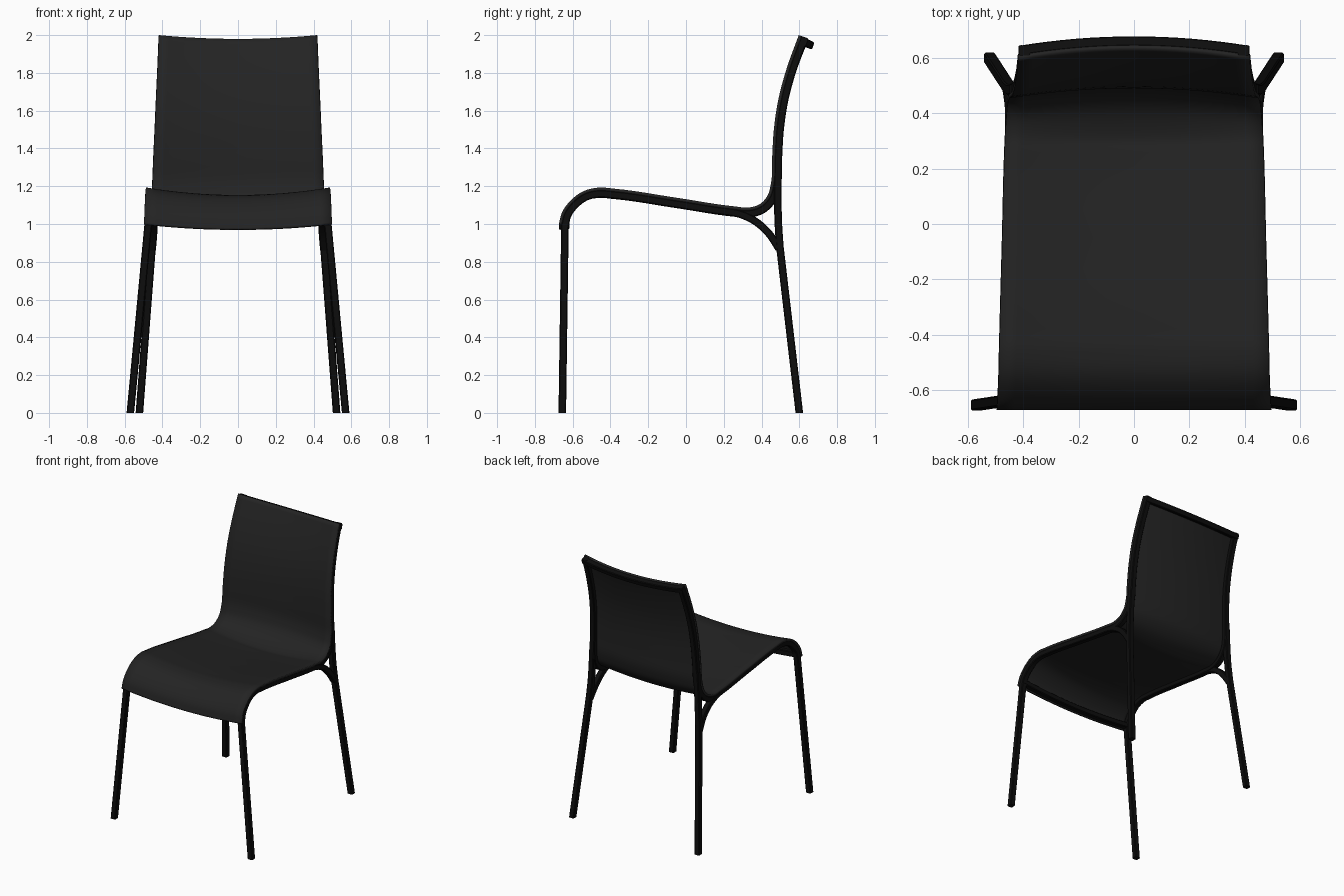
import bpy, bmesh
from mathutils import Vector as V

if "Cube" in bpy.data.objects:
    bpy.data.objects.remove(bpy.data.objects["Cube"])

T = 0.015      # shell thickness
R = 0.02       # half width of the square tube


def material(name, g):
    m = bpy.data.materials.new(name)
    m.diffuse_color = (g, g, g, 1)
    m.use_nodes = True
    m.node_tree.nodes["Principled BSDF"].inputs["Base Color"].default_value = m.diffuse_color
    return m


shell_mat = material("shell_black", 0.017)
frame_mat = material("frame_black", 0.004)


def clamp(v):
    return max(0.0, min(1.0, v))


def smooth_path(pts, n=6):
    """Hermite curve through points, safe for uneven spacing."""
    pts = [V(p) for p in pts]
    seg = [b - a for a, b in zip(pts, pts[1:])]
    tan = [seg[0].normalized()]
    for a, b in zip(seg, seg[1:]):
        tan.append((a.normalized() * b.length + b.normalized() * a.length).normalized())
    tan.append(seg[-1].normalized())
    out = []
    for i, s in enumerate(seg):
        L = s.length
        for k in range(n):
            t = k / n
            out.append(pts[i] * (2*t**3 - 3*t*t + 1) + tan[i] * L * (t**3 - 2*t*t + t)
                       + pts[i + 1] * (3*t*t - 2*t**3) + tan[i + 1] * L * (t**3 - t*t))
    return out + [pts[-1]]


def finish(bm, name, mat):
    bmesh.ops.recalc_face_normals(bm, faces=bm.faces)
    me = bpy.data.meshes.new(name)
    bm.to_mesh(me)
    bm.free()
    me.materials.append(mat)
    ob = bpy.data.objects.new(name, me)
    bpy.context.collection.objects.link(ob)
    bpy.ops.object.select_all(action='DESELECT')
    ob.select_set(True)
    bpy.context.view_layer.objects.active = ob
    bpy.ops.object.shade_smooth_by_angle(angle=0.6)
    return ob


def tube(name, path, side, mirror=True):
    """Sweep a chamfered square along a path; side is the fixed cross axis."""
    c = 0.005
    sec = [(R, -R + c), (R, R - c), (R - c, R), (-R + c, R),
           (-R, R - c), (-R, -R + c), (-R + c, -R), (R - c, -R)]
    bm = bmesh.new()
    rings = []
    for i, p in enumerate(path):
        t = (path[min(i + 1, len(path) - 1)] - path[max(i - 1, 0)]).normalized()
        s = (side - t * side.dot(t)).normalized()
        n = t.cross(s)
        ring = [bm.verts.new(p + s * a + n * b) for a, b in sec]
        if p.z < 0.01:                      # flat foot on the floor
            for v in ring:
                v.co.z = 0
        rings.append(ring)
    for a, b in zip(rings, rings[1:]):
        for j in range(8):
            bm.faces.new((a[j], a[(j + 1) % 8], b[(j + 1) % 8], b[j]))
    bm.faces.new(rings[0])
    bm.faces.new(rings[-1])
    ob = finish(bm, name, frame_mat)
    if mirror:
        m = ob.modifiers.new("mirror", 'MIRROR')
        m.use_bisect_axis[0] = False
        m.use_mirror_merge = False
    return ob


# Side profile of the shell: half width, y, z
profile = smooth_path([
    (.498, -.673, 1.0), (.495, -.657, 1.06), (.492, -.61, 1.125), (.489, -.54, 1.175),
    (.487, -.46, 1.193), (.485, -.38, 1.187), (.476, -.05, 1.139), (.468, .26, 1.093),
    (.465, .33, 1.087), (.461, .39, 1.105), (.457, .43, 1.147), (.453, .449, 1.21),
    (.447, .456, 1.35), (.440, .465, 1.5), (.433, .489, 1.66), (.425, .535, 1.83),
    (.418, .597, 2.0)])


def sag(p):
    """Drop of the shell at its centre line: down on the seat, back on the backrest."""
    t = clamp((p.y - .3) / .15)
    dz = (.028 + .012 * clamp((p.y + .673) / .2)) * (1 - t)
    return V((0, .036 * t, -dz - .02 * clamp((p.z - 1.5) / .5)))


# Seat and back shell in one piece
bm = bmesh.new()
N = 16
grid = []
for p in profile:
    us = [-1 + 2 * j / N for j in range(N + 1)]
    grid.append([bm.verts.new(V((u * p.x, p.y, p.z)) + sag(p) * (1 - u * u)) for u in us])
for a, b in zip(grid, grid[1:]):
    for j in range(N):
        bm.faces.new((a[j], a[j + 1], b[j + 1], b[j]))
bm.normal_update()
up = grid[len(grid) // 3][N // 2].normal.z > 0
shell = finish(bm, "seat_and_back_shell", shell_mat)
mid = min(shell.data.polygons, key=lambda f: (f.center - V((0, 0, 1.1))).length)
solid = shell.modifiers.new("thickness", 'SOLIDIFY')
solid.thickness = T
solid.offset = -1 if mid.normal.z > 0 else 1    # grow to the underside

# Front legs running on as the rail along the shell edge
rail = []
for i, p in enumerate(profile):
    t = profile[min(i + 1, len(profile) - 1)] - profile[max(i - 1, 0)]
    n = V((0, t.z, -t.y)).normalized()
    rail.append(V((p.x - R - .002, p.y, p.z)) + n * (T + R - .002))
X = V((1, 0, 0))
tube("front_leg_and_side_rail", [V((.57, -.655, 0))] + rail, X)

# Rear legs and the curved braces joining them to the seat
tube("rear_leg", [V((.522, .60, 0))] + smooth_path(
    [(.455, .497, .88), (.446, .489, 1.0), (.438, .486, 1.15), (.43, .488, 1.3)]), X)
tube("rear_brace", smooth_path(
    [(.449, .18, 1.070), (.447, .28, 1.054), (.446, .37, 1.012),
     (.448, .44, .948), (.455, .492, .87)]), X)


# Cross bars following the curve of the shell
def cross_bar(name, half, end, drop, side):
    us = [-1 + j / 8 for j in range(17)]
    tube(name, [V((u * half, 0, 0)) + end + drop * (1 - u * u) for u in us], side, False)


cross_bar("front_cross_bar", .476, V((0, -.636, 1.02)), V((0, 0, -.028)), V((0, 0, 1)))
cross_bar("top_cross_bar", .415, V((0, .621, 1.967)), V((0, .034, -.018)), V((0, .34, .94)))
